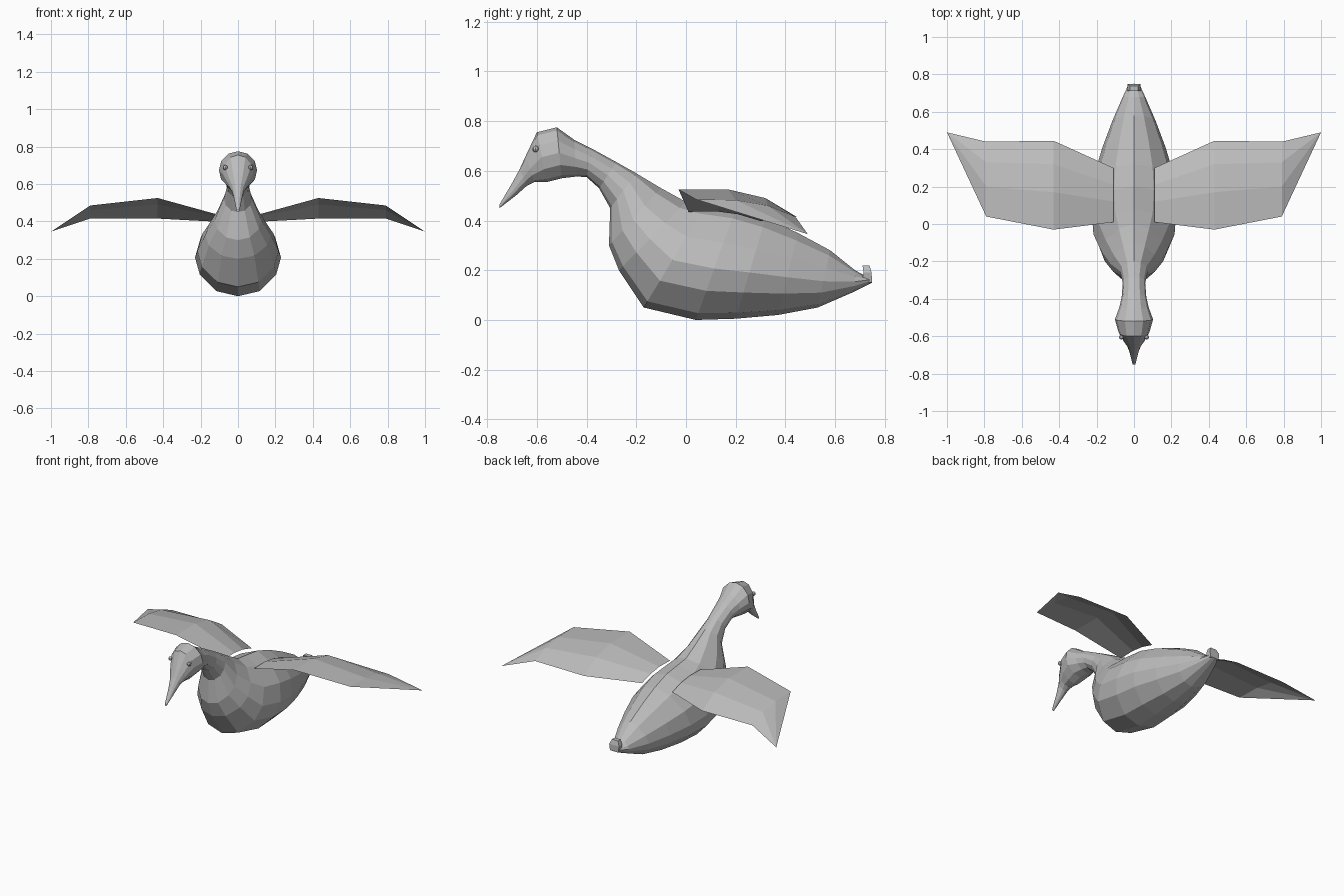
import bpy, bmesh, math
from mathutils import Vector

grey = bpy.data.materials.new("plumage grey")
grey.diffuse_color = (0.5, 0.5, 0.5, 1)


def finish(name, bm, fix_normals=True):
    if fix_normals:
        bmesh.ops.recalc_face_normals(bm, faces=bm.faces)
    me = bpy.data.meshes.new(name)
    bm.to_mesh(me)
    bm.free()
    me.materials.append(grey)
    ob = bpy.data.objects.new(name, me)
    bpy.context.collection.objects.link(ob)
    return ob


def loft(name, rings):
    bm = bmesh.new()
    loops = [[bm.verts.new(p) for p in r] for r in rings]
    for a, b in zip(loops, loops[1:]):
        n = len(a)
        for i in range(n):
            bm.faces.new((a[i], a[(i + 1) % n], b[(i + 1) % n], b[i]))
    bm.faces.new(loops[0])
    bm.faces.new(loops[-1])
    return finish(name, bm)


# Cross-sections: (height fraction, width fraction) from belly to back
ROUND = [(0.08, 0.58), (0.33, 0.95), (0.66, 0.95), (0.92, 0.58)]
PEAR = [(0.06, 0.50), (0.26, 0.89), (0.46, 1.0), (0.69, 0.87), (0.91, 0.46)]
ROUND5 = [(0.06, 0.48), (0.26, 0.88), (0.5, 1.0), (0.74, 0.88), (0.94, 0.48)]


def section(top, bottom, w, shape):
    t, b = Vector((0, *top)), Vector((0, *bottom))
    right = [b.lerp(t, f) + Vector((w * s, 0, 0)) for f, s in shape]
    left = [Vector((-p.x, p.y, p.z)) for p in reversed(right)]
    return [b] + right + [t] + left


# Beak, head, neck and body in one skin: top y,z  bottom y,z  half width
front = [
    (-0.75, 0.465, -0.75, 0.45, 0.008),
    (-0.70, 0.55, -0.685, 0.50, 0.022),
    (-0.67, 0.605, -0.64, 0.54, 0.035),
    (-0.645, 0.66, -0.61, 0.555, 0.055),
    (-0.60, 0.755, -0.56, 0.555, 0.082),
    (-0.52, 0.775, -0.50, 0.57, 0.102),
    (-0.45, 0.725, -0.44, 0.577, 0.078),
    (-0.38, 0.69, -0.40, 0.575, 0.066),
    (-0.28, 0.635, -0.35, 0.53, 0.06),
    (-0.20, 0.59, -0.305, 0.45, 0.075),
]
back = [
    (-0.10, 0.53, -0.31, 0.30, 0.125),
    (0.00, 0.475, -0.27, 0.20, 0.175),
    (0.08, 0.465, -0.17, 0.05, 0.217),
    (0.20, 0.45, 0.04, 0.0, 0.23),
    (0.32, 0.41, 0.20, 0.005, 0.215),
    (0.45, 0.35, 0.37, 0.02, 0.17),
    (0.58, 0.28, 0.53, 0.05, 0.115),
    (0.68, 0.20, 0.68, 0.115, 0.06),
    (0.725, 0.175, 0.75, 0.15, 0.033),
]
rings = [section(r[:2], r[2:4], r[4], ROUND5) for r in front]
rings += [section(r[:2], r[2:4], r[4], PEAR) for r in back]
loft("body", rings)

# Small upturned tail tuft
loft("tail_tuft", [
    [(s * w, y, z) for s, y in ((-1, y0), (1, y0), (1, y1), (-1, y1))]
    for w, y0, y1, z in ((0.03, 0.705, 0.748, 0.15), (0.036, 0.715, 0.747, 0.19),
                         (0.022, 0.71, 0.738, 0.22))])

# Wings: chord points (y, z) from leading to trailing edge at each span station
stations = [
    (0.11, [(0.01, 0.435), (0.12, 0.437), (0.21, 0.425), (0.30, 0.398)]),
    (0.43, [(-0.03, 0.525), (0.17, 0.525), (0.32, 0.49), (0.445, 0.415)]),
    (0.79, [(0.04, 0.485), (0.20, 0.482), (0.33, 0.46), (0.44, 0.415)]),
    (1.00, [(0.49, 0.345)]),
]
for side, label in ((1, "right"), (-1, "left")):
    bm = bmesh.new()
    rows = [[bm.verts.new((side * x, y, z)) for y, z in pts] for x, pts in stations]
    for a, b in zip(rows, rows[1:]):
        for i in range(3):
            quad = [a[i], b[i], b[i + 1], a[i + 1]] if len(b) > 1 else [a[i], b[0], a[i + 1]]
            bm.faces.new(quad if side > 0 else quad[::-1])
    finish(label + "_wing", bm, False)

    # Eye
    bm = bmesh.new()
    bmesh.ops.create_uvsphere(bm, u_segments=8, v_segments=6, radius=0.013)
    bmesh.ops.translate(bm, verts=bm.verts, vec=(side * 0.068, -0.605, 0.688))
    finish(label + "_eye", bm)
